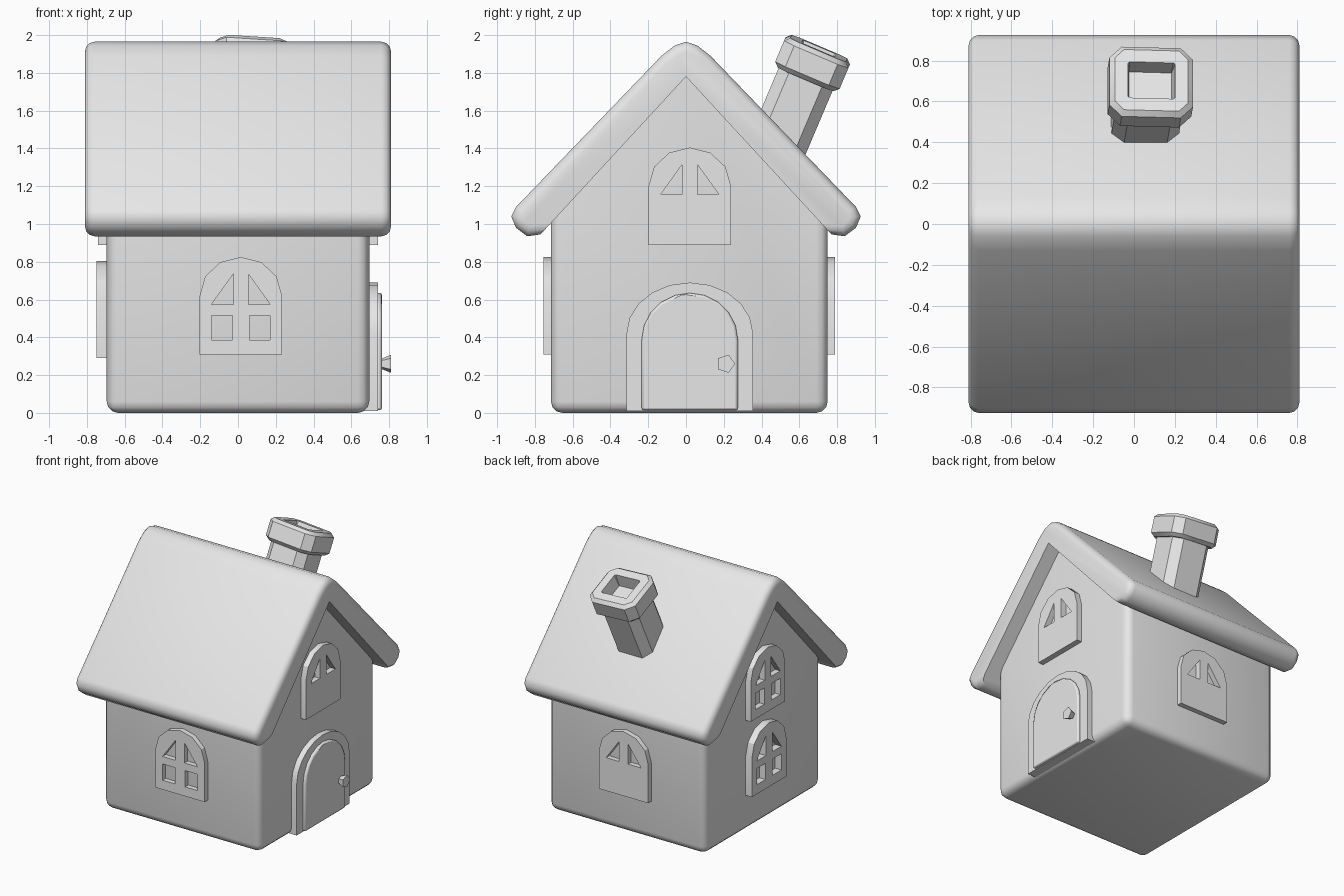
import bpy, bmesh, math
from mathutils import Matrix, Vector

if "Cube" in bpy.data.objects:
    bpy.data.objects.remove(bpy.data.objects["Cube"])

mat = bpy.data.materials.new("plain_grey")
mat.diffuse_color = (0.8, 0.8, 0.8, 1)
mat.use_nodes = True
mat.node_tree.nodes["Principled BSDF"].inputs["Base Color"].default_value = mat.diffuse_color


def add(name, bm, matrix=None, angle=35):
    """Turn a bmesh into a finished, smooth-by-angle object."""
    if matrix is not None:
        bm.transform(matrix)
    bmesh.ops.remove_doubles(bm, verts=bm.verts, dist=0.0005)
    bmesh.ops.recalc_face_normals(bm, faces=bm.faces)
    me = bpy.data.meshes.new(name)
    bm.to_mesh(me)
    bm.free()
    me.materials.append(mat)
    ob = bpy.data.objects.new(name, me)
    bpy.context.collection.objects.link(ob)
    bpy.ops.object.select_all(action='DESELECT')
    ob.select_set(True)
    bpy.context.view_layer.objects.active = ob
    bpy.ops.object.shade_smooth_by_angle(angle=math.radians(angle))
    return ob


def prism(profile, half):
    """Extrude a (y, z) profile along x."""
    bm = bmesh.new()
    face = bm.faces.new([bm.verts.new((-half, y, z)) for y, z in profile])
    ext = bmesh.ops.extrude_face_region(bm, geom=[face])
    new = [v for v in ext['geom'] if isinstance(v, bmesh.types.BMVert)]
    bmesh.ops.translate(bm, verts=new, vec=(2 * half, 0, 0))
    if not face.is_valid or len(bm.faces) < len(profile) + 2:
        bm.faces.new([v for v in bm.verts if v.co.x < 0])
    bmesh.ops.recalc_face_normals(bm, faces=bm.faces)
    return bm


def bevel(bm, edges, width, segments):
    bmesh.ops.bevel(bm, geom=edges, offset=width, segments=segments,
                    profile=0.5, affect='EDGES')


def flat(e, axis):
    return abs(e.verts[0].co[axis] - e.verts[1].co[axis]) < 1e-4


# walls: five-sided gabled block with rounded corners and base
bm = prism([(-0.715, 0), (0.75, 0), (0.75, 1.03), (0.01, 1.81), (-0.715, 1.05)], 0.695)
bevel(bm, [e for e in bm.edges
           if max(v.co.z for v in e.verts) < 1.1
           and (max(v.co.z for v in e.verts) < 0.01 or not flat(e, 2))], 0.06, 3)
add("walls", bm)

# roof: thick folded slab with rounded eaves, ridge and gable edges
half = [(0.06, 1.945), (0.13, 1.89), (0.90, 1.09), (0.925, 1.04),
        (0.90, 0.98), (0.84, 0.935), (0.77, 0.945)]
profile = [(0, 1.965)] + half + [(0, 1.78)] + [(-y, z) for y, z in reversed(half)]
bm = prism(profile, 0.81)
inner = {(0.0, 1.78)}
bevel(bm, [e for e in bm.edges if flat(e, 0)
           and not any(abs(v.co.y) < 0.001 and v.co.z < 1.9 for v in e.verts)], 0.05, 3)
add("roof", bm, angle=50)


def arch(w, spring, top, n):
    """Arched outline standing on zero height."""
    pts = [(-w, 0), (w, 0)]
    for i in range(n + 1):
        a = math.pi * i / n
        pts.append((w * math.cos(a), spring + (top - spring) * math.sin(a)))
    return pts


def plate(name, outlines, turn, side, dist, z, thick, soft=0):
    """Filled outline with holes, standing on the wall that faces `turn`."""
    cu = bpy.data.curves.new(name, 'CURVE')
    cu.dimensions, cu.fill_mode, cu.extrude = '2D', 'BOTH', thick / 2
    for pts in outlines:
        sp = cu.splines.new('POLY')
        sp.points.add(len(pts) - 1)
        for p, (x, y) in zip(sp.points, pts):
            p.co = (x, y, 0, 1)
        sp.use_cyclic_u = True
    tmp = bpy.data.objects.new(name + "_outline", cu)
    bm = bmesh.new()
    me = tmp.to_mesh()
    bm.from_mesh(me)
    tmp.to_mesh_clear()
    bpy.data.objects.remove(tmp)
    m = (Matrix.Rotation(math.radians(turn), 4, 'Z')
         @ Matrix.Translation((side, -dist + thick / 2, z))
         @ Matrix.Rotation(math.pi / 2, 4, 'X'))
    ob = add(name, bm, m, 30)
    if soft:
        mod = ob.modifiers.new("soft_edge", 'BEVEL')
        mod.width, mod.segments = soft, 2


# windows: arched frames with triangular upper and square lower openings
def window(name, turn, side, dist, z, lower):
    shapes = [arch(0.218, 0.31, 0.515, 6)]
    for s in (-1, 1):
        shapes.append([(s * 0.04, 0.265), (s * 0.155, 0.265), (s * 0.04, 0.425)])
        if lower:
            shapes.append([(s * 0.045, 0.075), (s * 0.155, 0.075),
                           (s * 0.155, 0.205), (s * 0.045, 0.205)])
    plate(name, shapes, turn, side, dist, z, 0.08)


window("front_window", 0, 0.015, 0.755, 0.31, True)
window("back_window", 180, 0, 0.79, 0.31, False)
window("right_upper_window", 90, 0.02, 0.74, 0.89, False)
window("left_upper_window", 270, -0.02, 0.74, 0.89, True)
window("left_lower_window", 270, -0.02, 0.75, 0.29, True)

# door: surround, panel and knob
plate("door_surround", [arch(0.335, 0.41, 0.68, 10)], 90, 0.02, 0.74, 0.01, 0.08)
plate("door_panel", [arch(0.255, 0.37, 0.62, 10)], 90, 0.02, 0.762, 0.015, 0.08, 0.015)
bm = bmesh.new()
bmesh.ops.create_cone(bm, cap_ends=True, segments=5, radius1=0.025, radius2=0.05, depth=0.06)
add("door_knob", bm, Matrix.Translation((0.78, 0.21, 0.26)) @ Matrix.Rotation(math.pi / 2, 4, 'Y'))

# chimney: leaning shaft and a hollow cap
lean = (Matrix.Translation((0.08, 0.67, 1.852))
        @ Matrix.Rotation(math.radians(-23), 4, 'X')
        @ Matrix.Rotation(math.radians(4), 4, 'Y'))


def block(size, corner):
    bm = bmesh.new()
    bmesh.ops.create_cube(bm, size=1)
    bmesh.ops.scale(bm, vec=Vector(size), verts=bm.verts)
    bevel(bm, [e for e in bm.edges if not flat(e, 2)], corner, 1)
    return bm


add("chimney_shaft", block((0.33, 0.31, 0.50), 0.06),
    lean @ Matrix.Translation((0, 0, -0.27)))
bm = block((0.41, 0.37, 0.17), 0.06)
bevel(bm, [e for e in bm.edges if flat(e, 2)], 0.025, 1)
bm.normal_update()
top = max(bm.faces, key=lambda f: f.calc_center_median().z)
bmesh.ops.inset_region(bm, faces=[top], thickness=0.07)
bmesh.ops.inset_region(bm, faces=[top], thickness=0.012, depth=-0.10)
add("chimney_cap", bm, lean)
